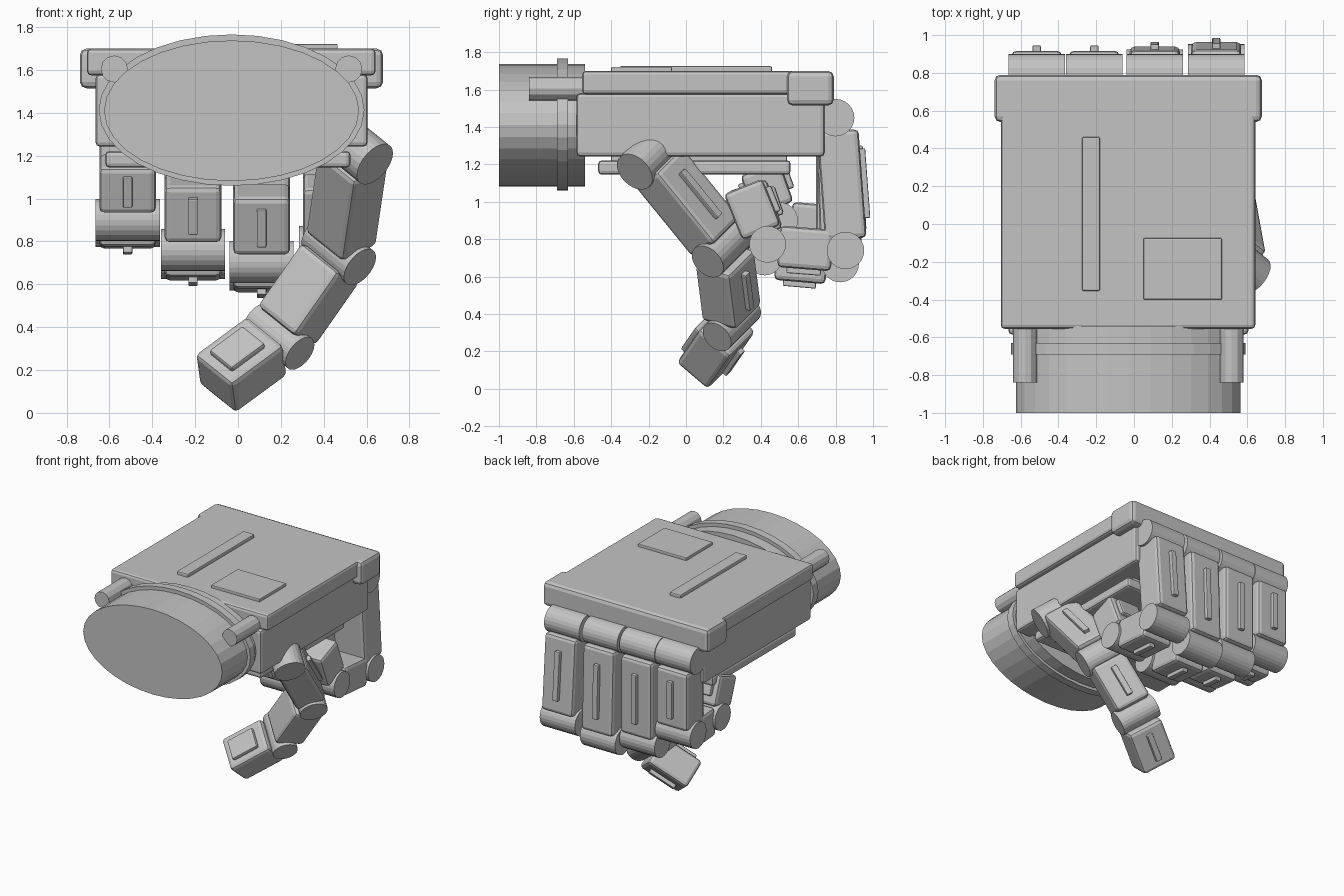
import bpy, bmesh
from mathutils import Matrix, Vector

cube = bpy.data.objects.get("Cube")
if cube:
    bpy.data.objects.remove(cube, do_unlink=True)

grey = bpy.data.materials.new("plain grey")
grey.use_nodes = True
grey.diffuse_color = (0.55, 0.55, 0.55, 1)
grey.node_tree.nodes["Principled BSDF"].inputs["Base Color"].default_value = (0.55, 0.55, 0.55, 1)


def add(name, bm, matrix, bevel=0.0, segments=2):
    mesh = bpy.data.meshes.new(name)
    bm.to_mesh(mesh)
    bm.free()
    mesh.materials.append(grey)
    ob = bpy.data.objects.new(name, mesh)
    ob.matrix_world = matrix
    bpy.context.collection.objects.link(ob)
    if bevel:
        mod = ob.modifiers.new("bevel", "BEVEL")
        mod.width = bevel
        mod.segments = segments
    return ob


def box(name, low, high, bevel=0.02, frame=Matrix()):
    """Bevelled box between two corners, given in a local frame."""
    low, high = Vector(low), Vector(high)
    bm = bmesh.new()
    bmesh.ops.create_cube(bm, size=1)
    bmesh.ops.scale(bm, vec=high - low, verts=bm.verts)
    return add(name, bm, frame @ Matrix.Translation((low + high) / 2), bevel)


def rod(name, centre, axis, length, rx, rz=None, sides=24):
    """Cylinder or elliptic drum along an axis."""
    bm = bmesh.new()
    bmesh.ops.create_cone(bm, cap_ends=True, segments=sides, radius1=1, radius2=1, depth=length)
    bmesh.ops.scale(bm, vec=(rx, rz or rx, 1), verts=bm.verts)
    turn = Vector(axis).to_track_quat("Z", "Y").to_matrix().to_4x4()
    return add(name, bm, Matrix.Translation(centre) @ turn)


def digit(name, points, hinge, radii, joint_w, seg_w, thick, pad):
    """Chain of hinge drums and bevelled segments; the last point is the tip."""
    hinge = Vector(hinge).normalized()
    points = [Vector(p) for p in points]
    for i, (p, q) in enumerate(zip(points, points[1:])):
        along = q - p
        along = (along - hinge * along.dot(hinge))
        length = along.length
        along.normalize()
        back = hinge.cross(along)
        frame = Matrix((hinge, back, along)).transposed().to_4x4()
        frame.translation = p
        last = i == len(points) - 2
        start, end = 0.07, length if last else length - 0.06
        w, t = seg_w / 2, thick / 2
        label = f"{name}_{('lower', 'middle', 'tip')[i]}"
        rod(label + "_joint", p, hinge, joint_w, radii[i])
        box(label + "_segment", (-w, -t, start), (w, t + 0.012, end), 0.025, frame)
        # raised rib on the back of the segment
        mid, half = (start + end) / 2, (end - start) * 0.32
        box(label + "_rib", (-0.022, t, mid - half), (0.022, t + 0.04, mid + half), 0.006, frame)
        if last:
            box(label + "_pad", (-w * pad, -t - 0.03, start + 0.07),
                (w * pad, -t + 0.01, end - 0.05), 0.012, frame)


# Wrist
CX = -0.03
rod("wrist_drum", (CX, -0.77, 1.41), (0, 1, 0), 0.46, 0.595, 0.328, 32)
rod("wrist_flange", (CX, -0.66, 1.413), (0, 1, 0), 0.06, 0.62, 0.353, 32)
for side, x in (("left", 0.517), ("right", -0.577)):
    rod(side + "_wrist_tube", (x, -0.435, 1.605), (0, 1, 0), 0.81, 0.063, sides=12)

# Palm
box("palm_body", (-0.665, -0.585, 1.243), (0.605, 0.74, 1.58))
box("back_plate", (-0.705, -0.555, 1.575), (0.642, 0.60, 1.70))
box("knuckle_guard", (-0.738, 0.54, 1.515), (0.677, 0.79, 1.70), 0.03)
box("back_ridge", (-0.275, -0.355, 1.69), (-0.18, 0.46, 1.725), 0.008)
box("back_hatch", (0.05, -0.40, 1.69), (0.465, -0.075, 1.722), 0.006)
box("palm_pad", (-0.62, -0.47, 1.145), (0.525, 0.56, 1.222))
box("palm_pad_base", (-0.55, -0.40, 1.21), (0.46, 0.54, 1.25), 0.005)

# Fingers: x, then (y, z) of second joint, third joint and tip
fingers = {
    "little_finger": (-0.515, (0.80, 0.875), (0.50, 0.90), (0.40, 1.18)),
    "ring_finger": (-0.21, (0.80, 0.725), (0.44, 0.76), (0.33, 1.09)),
    "middle_finger": (0.11, (0.825, 0.67), (0.42, 0.705), (0.30, 1.04)),
    "index_finger": (0.435, (0.853, 0.74), (0.436, 0.773), (0.31, 1.085)),
}
for name, (x, *path) in fingers.items():
    pts = [(x, 0.80, 1.45)] + [(x, y, z) for y, z in path]
    digit(name, pts, (1, 0, 0), (0.10, 0.10, 0.098), 0.3, 0.265, 0.21, 0.7)

# Thumb
digit("thumb", [(0.54, -0.195, 1.24), (0.47, 0.195, 0.76), (0.19, 0.245, 0.357), (-0.11, 0.095, 0.14)],
      (0.66, -0.53, -0.53), (0.112, 0.10, 0.09), 0.3, 0.265, 0.21, 0.6)
